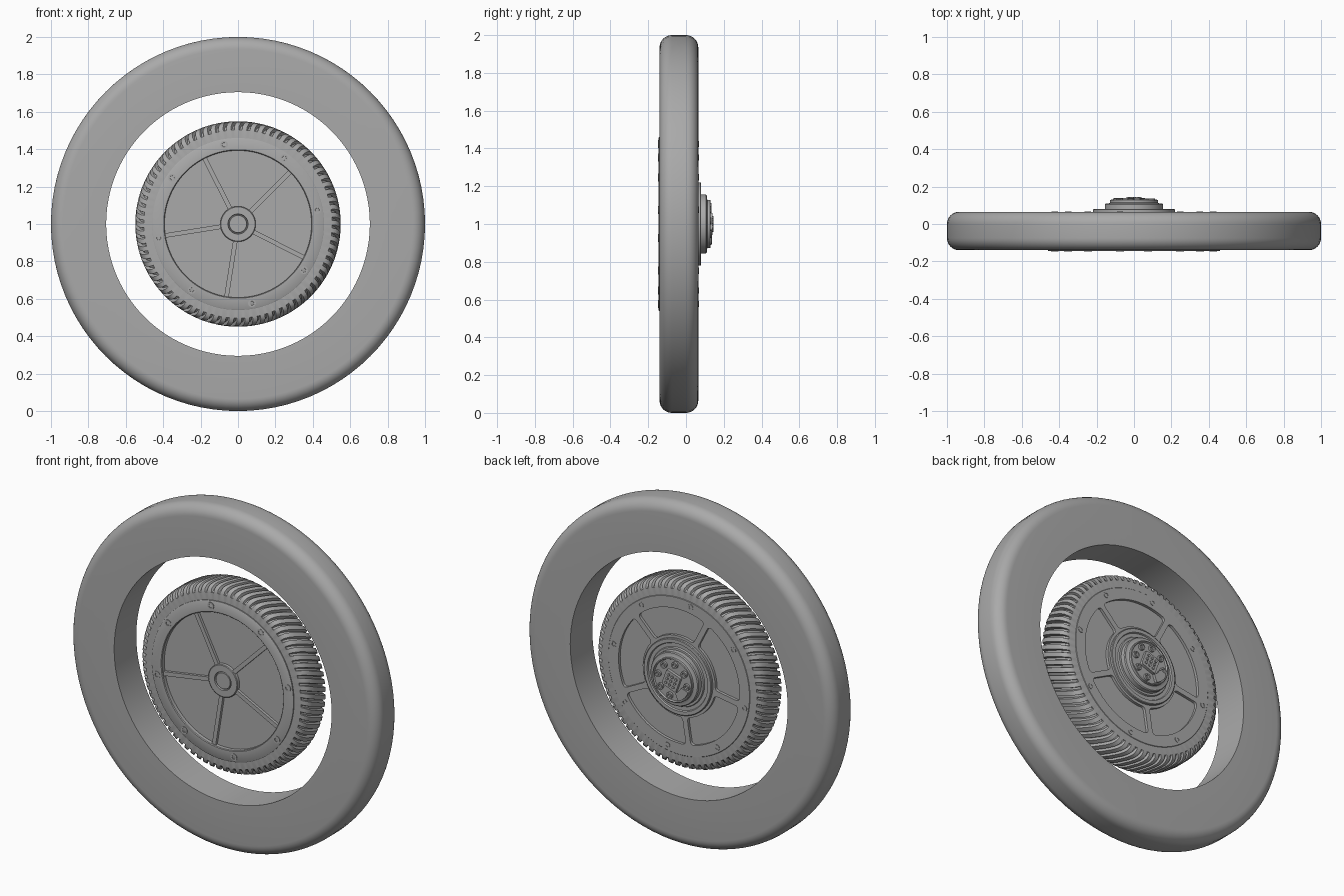
import bpy, bmesh
from math import sin, cos, pi, radians

cube = bpy.data.objects.get("Cube")
if cube:
    bpy.data.objects.remove(cube, do_unlink=True)

GREY = (0.4, 0.4, 0.4, 1)
grey = bpy.data.materials.new("neutral grey")
grey.use_nodes = True
grey.diffuse_color = GREY
grey.node_tree.nodes["Principled BSDF"].inputs["Base Color"].default_value = GREY


def polar(r, a, y):
    """Point on the wheel: radius, angle in the xz plane, depth along the axle."""
    return (r * cos(a), y, 1 + r * sin(a))


def finish(name, bm, angle=35):
    bmesh.ops.remove_doubles(bm, verts=bm.verts, dist=1e-5)
    bmesh.ops.recalc_face_normals(bm, faces=bm.faces)
    mesh = bpy.data.meshes.new(name)
    bm.to_mesh(mesh)
    bm.free()
    mesh.materials.append(grey)
    obj = bpy.data.objects.new(name, mesh)
    bpy.context.collection.objects.link(obj)
    smooth(obj, angle)
    return obj


def smooth(obj, angle=35):
    bpy.ops.object.select_all(action='DESELECT')
    obj.select_set(True)
    bpy.context.view_layer.objects.active = obj
    bpy.ops.object.shade_smooth_by_angle(angle=radians(angle))


def skin(bm, rings, closed):
    """Bridge rings of points; closed joins the last ring to the first."""
    rows = [[bm.verts.new(p) for p in ring] for ring in rings]
    n = len(rows[0])
    for i in range(len(rows) if closed else len(rows) - 1):
        a, b = rows[i], rows[(i + 1) % len(rows)]
        for j in range(n):
            bm.faces.new((a[j], a[(j + 1) % n], b[(j + 1) % n], b[j]))
    if not closed:
        bm.faces.new(rows[0])
        bm.faces.new(rows[-1])


def lathe(name, profile, segs=96, closed=False, center=(0, 0)):
    """Turn a (radius, y) profile about the axle or a parallel line."""
    bm = bmesh.new()
    rings = []
    for r, y in profile:
        ring = [polar(r, 2 * pi * j / segs, y) for j in range(segs)]
        rings.append([(x + center[0], yy, z + center[1]) for x, yy, z in ring])
    skin(bm, rings, closed)
    return finish(name, bm)


def prism(name, outline, y0, y1, bevel=0):
    """Extrude a (radius, angle) outline along the axle, rounding its corners."""
    bm = bmesh.new()
    skin(bm, [[polar(r, a, y) for r, a in outline] for y in (y0, y1)], False)
    if bevel:
        bm.normal_update()
        corners = [e for e in bm.edges if abs(e.verts[0].co.y - e.verts[1].co.y) > 1e-4
                   and e.calc_face_angle(0) > 1]
        bmesh.ops.bevel(bm, geom=corners, offset=bevel, segments=4,
                        profile=0.5, affect='EDGES')
    return finish(name, bm)


def bar(name, angle, r0, r1, width, y0, y1):
    """Straight radial bar."""
    bm = bmesh.new()
    side = (-sin(angle) * width / 2, cos(angle) * width / 2)
    rings = []
    for y in (y0, y1):
        ring = []
        for r, s in ((r0, -1), (r1, -1), (r1, 1), (r0, 1)):
            x, _, z = polar(r, angle, y)
            ring.append((x + s * side[0], y, z + s * side[1]))
        rings.append(ring)
    skin(bm, rings, False)
    return finish(name, bm)


def bolt(name, r, angle, radius, y0, y1):
    """Round bolt head with a sunken socket."""
    dip = y1 + (y0 - y1) * 0.6
    lathe(name, [(radius, y0), (radius, y1), (radius * .55, y1), (radius * .5, dip)],
          16, center=(r * cos(angle), r * sin(angle)))


# Tyre: flat sides, rounded shoulders, plain cylindrical bore
FRONT, BACK, ROUND = -0.14, 0.065, 0.065
tyre = [(0.705, FRONT)]
for i in range(9):
    t = pi / 2 * i / 8
    tyre.append((1 - ROUND + ROUND * sin(t), FRONT + ROUND - ROUND * cos(t)))
for i in range(9):
    t = pi / 2 * i / 8
    tyre.append((1 - ROUND + ROUND * cos(t), BACK - ROUND + ROUND * sin(t)))
tyre.append((0.705, BACK))
lathe("tyre", tyre, 96, closed=True)

# Ribbed drum: slanted grooves cut across a crowned band
RIBS, TWIST, MID = 76, 0.15, -0.037
half = [(0.44, 0.100), (0.503, 0.099), (0.522, 0.094), (0.537, 0.080),
        (0.545, 0.060), (0.549, 0.030)]
band = [(r, MID - d) for r, d in half] + [(r, MID + d) for r, d in reversed(half)]
bm = bmesh.new()
rings = []
for r, y in band:
    ring = []
    for k in range(RIBS):
        for part, cut in ((0, 0), (0.3, 0), (0.58, 0), (0.66, 1), (0.92, 1)):
            a = 2 * pi * (k + part) / RIBS - TWIST * (y - MID) / 0.2
            depth = 0.018 if cut and r > 0.51 else 0
            ring.append(polar(r - depth, a, y))
    rings.append(ring)
skin(bm, rings, True)
finish("ribbed_drum", bm, 30)

# Front cover: raised rim round a recessed disc
lathe("front_cover", [(0.05, -0.09), (0.46, -0.09), (0.46, -0.143), (0.457, -0.145),
                      (0.397, -0.145), (0.393, -0.141), (0.393, -0.120), (0.05, -0.120)])
lathe("front_boss", [(0.095, -0.115), (0.095, -0.138), (0.091, -0.141),
                     (0.054, -0.141), (0.052, -0.130), (0.048, -0.130), (0.046, -0.139)], 40)

# Back cover: five rounded pockets leave a spoked face
SPOKES = [radians(45 + 72 * k) for k in range(5)]
back_cover = lathe("back_cover", [(0.05, 0.02), (0.46, 0.02), (0.46, 0.062),
                                  (0.457, 0.065), (0.05, 0.065)])
for a in SPOKES:
    outline = []
    steps = 16
    for r, sweep in ((0.235, range(steps + 1)), (0.392, range(steps, -1, -1))):
        gap = 0.016 / r
        outline += [(r, a + gap + (radians(72) - 2 * gap) * i / steps) for i in sweep]
    cutter = prism("pocket_cutter", outline, 0.049, 0.09, bevel=0.02)
    cutter.hide_render = True
    mod = back_cover.modifiers.new("pocket", 'BOOLEAN')
    mod.operation = 'DIFFERENCE'
    mod.solver = 'EXACT'
    mod.object = cutter
    bpy.context.view_layer.objects.active = back_cover
    bpy.ops.object.modifier_apply(modifier=mod.name)
    bpy.data.objects.remove(cutter, do_unlink=True)
smooth(back_cover)

# Front spokes and cover bolts
for i, a in enumerate(SPOKES):
    bar(f"front_spoke_{i + 1}", a, 0.08, 0.394, 0.024, -0.115, -0.136)
for i in range(8):
    a = radians(10 + 45 * i)
    bolt(f"front_bolt_{i + 1}", 0.43, a, 0.021, -0.14, -0.1475)
    bolt(f"back_bolt_{i + 1}", 0.43, a, 0.017, 0.06, 0.0675)

# Stepped axle mount at the back
lathe("axle_mount", [(0.22, 0.04), (0.22, 0.077), (0.216, 0.080), (0.196, 0.080),
                     (0.192, 0.072), (0.172, 0.072), (0.168, 0.080), (0.156, 0.080),
                     (0.156, 0.105), (0.151, 0.110), (0.134, 0.110), (0.128, 0.114),
                     (0.128, 0.128), (0.123, 0.130), (0.118, 0.122), (0.05, 0.122)], 64)

# Mount bolts, socket block with pins, and a locating tab
for i in range(8):
    bolt(f"mount_bolt_{i + 1}", 0.094, radians(10 + 45 * i), 0.019, 0.118, 0.135)
TURN = radians(20)
prism("socket_block", [(0.068, TURN + pi / 4 + pi / 2 * k) for k in range(4)],
      0.115, 0.139, bevel=0.008)
for i in range(3):
    for j in range(3):
        u, v = (i - 1) * 0.026, (j - 1) * 0.026
        lathe(f"socket_pin_{i + 1}_{j + 1}", [(0.008, 0.135), (0.008, 0.145)], 12,
              center=(u * cos(TURN) - v * sin(TURN), u * sin(TURN) + v * cos(TURN)))
tab = [(0.068, radians(200 + 6 * i)) for i in range(9)]
tab += [(0.116, radians(248 - 6 * i)) for i in range(9)]
prism("locating_tab", tab, 0.115, 0.138, bevel=0.008)
